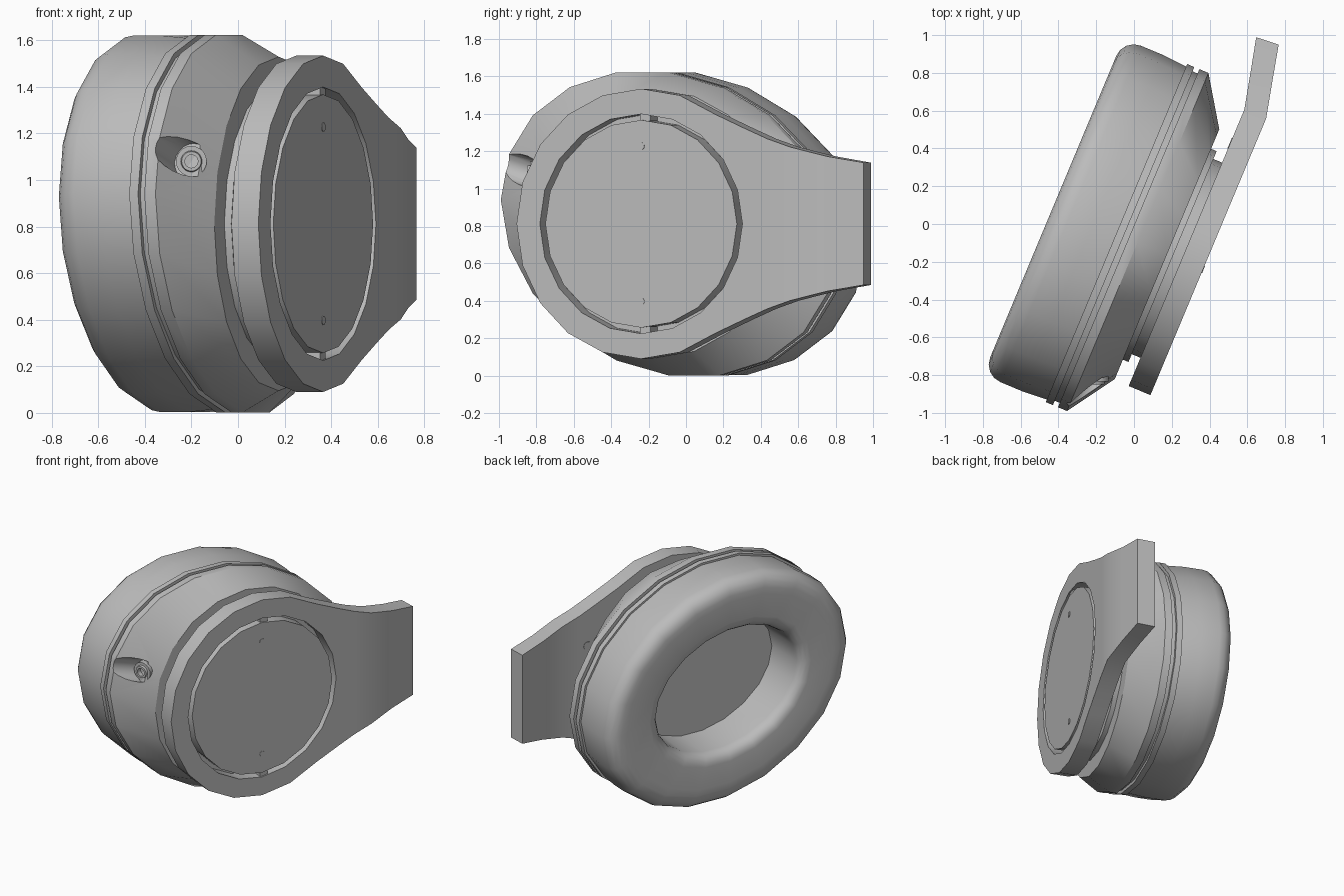
import bpy, bmesh, math
from mathutils import Vector, Matrix

cube = bpy.data.objects.get("Cube")
if cube:
    bpy.data.objects.remove(cube)

SIDES = 20
LEAN = math.radians(9)                   # ovals lean forward at the top
TURN = math.radians(-22.7)
# Local frame: x = outward from the ear, y = along the arm, z = up
PLACE = Matrix.Translation((-0.031, -0.074, 0.812)) @ Matrix.Rotation(TURN, 4, 'Z')

grey = bpy.data.materials.new("plain grey")
grey.use_nodes = True
grey.diffuse_color = (0.5, 0.5, 0.5, 1)
grey.node_tree.nodes["Principled BSDF"].inputs["Base Color"].default_value = (0.5, 0.5, 0.5, 1)


def finish(name, bm, matrix=PLACE):
    bmesh.ops.recalc_face_normals(bm, faces=bm.faces)
    mesh = bpy.data.meshes.new(name)
    bm.to_mesh(mesh)
    bm.free()
    mesh.materials.append(grey)
    obj = bpy.data.objects.new(name, mesh)
    obj.matrix_world = matrix
    bpy.context.collection.objects.link(obj)
    return obj


def loft(name, rings, matrix=PLACE, sides=SIDES):
    """Closed solid through rings given as (outward, half length, half height)."""
    bm = bmesh.new()
    loops = []
    for n, ru, rz in rings:
        lean = 0 if ru == rz else LEAN
        height = rz / math.cos(lean)     # the leaning ovals have a flat side on top
        loop = []
        for i in range(sides):
            a = 2 * math.pi * i / sides
            loop.append(bm.verts.new((n, ru * math.cos(a), height * math.sin(a - lean))))
        loops.append(loop)
    for a, b in zip(loops, loops[1:]):
        for i in range(sides):
            j = (i + 1) % sides
            bm.faces.new((a[i], a[j], b[j], b[i]))
    bm.faces.new(loops[0])
    bm.faces.new(loops[-1])
    return finish(name, bm, matrix)


def disc(name, n0, n1, r, y=0, z=0, sides=SIDES):
    return loft(name, [(n0, r, r), (n1, r, r)],
                PLACE @ Matrix.Translation((0, y, z)), sides)


def cut(obj, cutter):
    cutter.hide_render = True
    mod = obj.modifiers.new("cut", 'BOOLEAN')
    mod.operation = 'DIFFERENCE'
    mod.solver = 'EXACT'
    mod.object = cutter
    bpy.context.view_layer.update()
    bpy.context.view_layer.objects.active = obj
    bpy.ops.object.modifier_apply(modifier=mod.name)
    bpy.data.objects.remove(cutter)


def aim(point, direction):
    """Placement whose local x axis points along the direction."""
    return Matrix.Translation(point) @ Vector(direction).to_track_quat('X', 'Z').to_matrix().to_4x4()


parts = []

# Soft ear cushion: outer wall, rounded back, rounded opening and recessed floor
cushion = [(-0.06, 0.955, 0.795), (-0.2, 0.965, 0.808), (-0.33, 0.965, 0.808)]
for k in range(1, 5):
    a = k * math.pi / 8
    cushion.append((-0.33 - 0.1 * math.sin(a), 0.865 + 0.1 * math.cos(a), 0.708 + 0.1 * math.cos(a)))
cushion.append((-0.43, 0.82, 0.665))
for k in range(5):
    a = k * math.pi / 8
    cushion.append((-0.35 - 0.08 * math.cos(a), 0.64 - 0.08 * math.sin(a), 0.51 - 0.08 * math.sin(a)))
cushion.append((-0.08, 0.55, 0.42))
parts.append(loft("ear_cushion", cushion))

# Twin rim bands with a groove between them
parts.append(loft("rear_rim_band", [(-0.067, 0.97, 0.81), (-0.026, 0.97, 0.81)]))
parts.append(loft("rim_groove", [(-0.04, 0.945, 0.787), (0.02, 0.945, 0.787)]))

# Cup housing tapering from a leaning oval rim to a round outer face
housing = loft("cup_housing", [(0.003, 0.97, 0.81), (0.055, 0.97, 0.81), (0.223, 0.717, 0.717)])

# Scooped cable port with a ringed socket facing forward on its floor
port_spot = (-0.2, -0.815, 1.08)
cut(housing, loft("port_cutter", [(0, 0.08, 0.08), (0.5, 0.08, 0.08)],
                  aim(port_spot, (-0.42, -0.86, 0.28))))
parts.append(housing)
parts.append(loft("port_socket", [(-0.06, 0.066, 0.066), (0.02, 0.066, 0.066), (0.02, 0.046, 0.046),
                                  (0.035, 0.042, 0.042), (0.035, 0.028, 0.028), (0.0, 0.028, 0.028)],
                  aim(port_spot, (0, -1, 0))))

# Stepped pivot neck between the cup and the arm
parts.append(loft("pivot_neck", [(0.215, 0.605, 0.605), (0.255, 0.605, 0.605),
                                 (0.255, 0.56, 0.56), (0.315, 0.56, 0.56)]))

# Arm: round plate that narrows into a bent tab
half = [(0.722 * math.cos(math.radians(d)), 0.722 * math.sin(math.radians(d)))
        for d in range(180, 71, -18)]
half += [(0.43, 0.585), (0.60, 0.51), (0.73, 0.455), (0.865, 0.41), (1.06, 0.36), (1.247, 0.327)]
BEND = 0.865
bm = bmesh.new()
grid = []
for y, z in half:
    drop = max(0, y - BEND) * 0.235
    tip = 0.005 if y > 1.2 else 0
    grid.append([bm.verts.new((n - drop, y + e, s * z)) for n, e in ((0.305, -tip), (0.43, tip))
                 for s in (1, -1)])
for a, b in zip(grid, grid[1:]):
    for i, j in ((0, 1), (1, 3), (3, 2), (2, 0)):
        bm.faces.new((a[i], a[j], b[j], b[i]))
bm.faces.new([grid[-1][i] for i in (0, 1, 3, 2)])
bmesh.ops.remove_doubles(bm, verts=bm.verts, dist=0.0001)
arm = finish("support_arm", bm)
cut(arm, disc("pocket_cutter", 0.325, 0.5, 0.587))
parts.append(arm)

# Outer cap set in the arm pocket, leaving a deep thin groove around it
parts.append(disc("outer_cap", 0.315, 0.43, 0.555))

# Small pins on the cap, pads on the inner arm, and keys bridging the groove
for side, s in (("upper", 1), ("lower", -1)):
    parts.append(disc(side + "_cap_pin", 0.42, 0.433, 0.02, 0, s * 0.415, 10))
    parts.append(disc(side + "_arm_pad", 0.302, 0.31, 0.03, 0.67, s * 0.22, 12))
    bm = bmesh.new()
    bmesh.ops.create_cube(bm, size=1, matrix=Matrix.Translation((0.37, 0.02, s * 0.57))
                          @ Matrix.Diagonal((0.1, 0.06, 0.04, 1)))
    parts.append(finish(side + "_groove_key", bm))

# Smooth shading with crisp edges
bpy.ops.object.select_all(action='DESELECT')
for obj in parts:
    obj.select_set(True)
bpy.context.view_layer.objects.active = parts[0]
bpy.ops.object.shade_smooth_by_angle(angle=math.radians(30))
